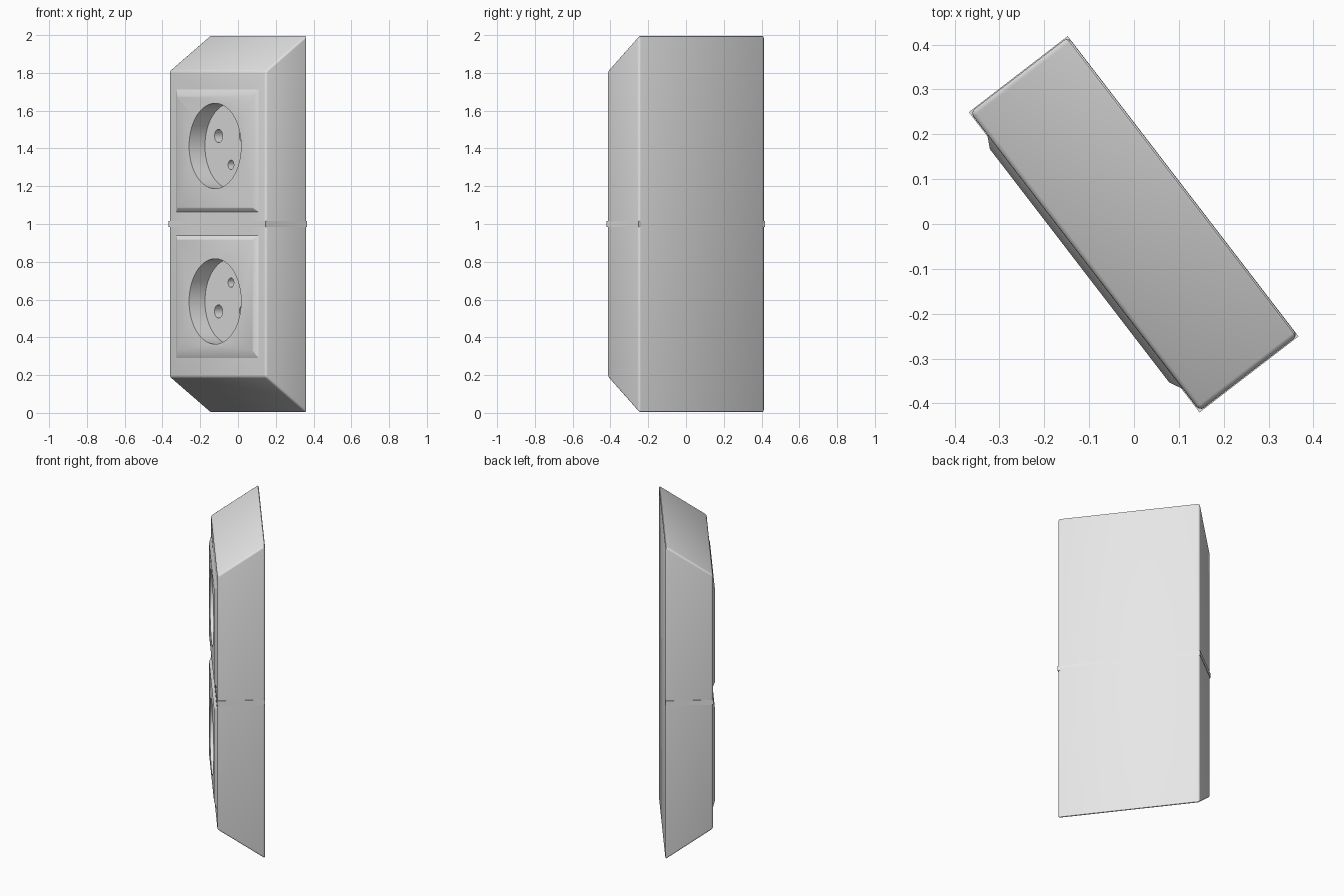
import bpy, bmesh, math
from mathutils import Matrix

if "Cube" in bpy.data.objects:
    bpy.data.objects.remove(bpy.data.objects["Cube"])

ROT = Matrix.Rotation(math.atan2(-0.67, 0.515), 4, 'Z')   # whole unit is turned about z
W, D = 0.42, 0.138                                        # half width, half depth

grey = bpy.data.materials.new("light grey plastic")
grey.diffuse_color = (0.8, 0.8, 0.8, 1)
grey.use_nodes = True
grey.node_tree.nodes["Principled BSDF"].inputs["Base Color"].default_value = grey.diffuse_color


def loft(name, rings):
    """Solid between two matching loops of points."""
    bm = bmesh.new()
    a, b = [[bm.verts.new(p) for p in ring] for ring in rings]
    n = len(a)
    bm.faces.new(a)
    bm.faces.new(b)
    for i in range(n):
        j = (i + 1) % n
        bm.faces.new((a[i], a[j], b[j], b[i]))
    bmesh.ops.recalc_face_normals(bm, faces=bm.faces[:])
    me = bpy.data.meshes.new(name)
    bm.to_mesh(me)
    bm.free()
    me.materials.append(grey)
    ob = bpy.data.objects.new(name, me)
    bpy.context.collection.objects.link(ob)
    ob.matrix_world = ROT
    return ob


def cylinder(name, u, z, r, y0, y1, n=64):
    ring = [(u + r * math.cos(2 * math.pi * i / n), z + r * math.sin(2 * math.pi * i / n))
            for i in range(n)]
    ob = loft(name, [[(a, y, b) for a, b in ring] for y in (y0, y1)])
    ob.hide_render = True
    return ob


def bevel(ob, width):
    m = ob.modifiers.new("bevel", 'BEVEL')
    m.width, m.segments = width, 3


def cut(ob, cutter):
    m = ob.modifiers.new("cut", 'BOOLEAN')
    m.operation, m.solver, m.object = 'DIFFERENCE', 'EXACT', cutter


# Body: trapezoid side profile, full height at the back
profile = [(-D, 0.19), (D, 0), (D, 2), (-D, 1.81)]
body = loft("body", [[(u, y, z) for y, z in profile] for u in (-W, W)])
bevel(body, 0.012)

# Thin seam band around the middle
e = 0.002
band = [(-W - e, -D - e), (W + e, -D - e), (W + e, D), (-W - e, D)]
seam = loft("seam_band", [[(u, y, z) for u, y in band] for z in (0.985, 1.015)])

parts, cutters = [body, seam], []
FACE = -D - 0.015
FLOOR = FACE + 0.106


def rect(hw, lo, hi, y):
    return [(-hw, y, lo), (hw, y, lo), (hw, y, hi), (-hw, y, hi)]


# Sockets: the lower one is the upper one turned upside down
for label, zc, s in (("upper", 1.413, 1), ("lower", 0.59, -1)):
    plate = loft(label + "_socket_plate", [
        rect(0.363, zc - s * 0.353, zc + s * 0.307, -D + 0.003),
        rect(0.328, zc - s * 0.328, zc + s * 0.262, FACE)])
    bevel(plate, 0.003)
    parts.append(plate)
    well = cylinder(label + "_well_cutter", 0, zc, 0.226, -0.3, FLOOR)
    cut(body, well)
    cut(plate, well)
    cutters.append(well)
    for i, (u, dz, r) in enumerate(((-0.108, 0.053, 0.035), (0.108, 0.053, 0.035),
                                    (0, -0.1, 0.025))):
        pin = cylinder(f"{label}_pin_cutter_{i}", u, zc + s * dz, r, FLOOR - 0.03, 0.08, 32)
        cut(body, pin)
        cutters.append(pin)

# Apply the cuts and shade
for ob in parts:
    bpy.ops.object.select_all(action='DESELECT')
    ob.select_set(True)
    bpy.context.view_layer.objects.active = ob
    for m in list(ob.modifiers):
        bpy.ops.object.modifier_apply(modifier=m.name)
    bpy.ops.object.shade_smooth_by_angle(angle=math.radians(30))
for c in cutters:
    bpy.data.objects.remove(c)
